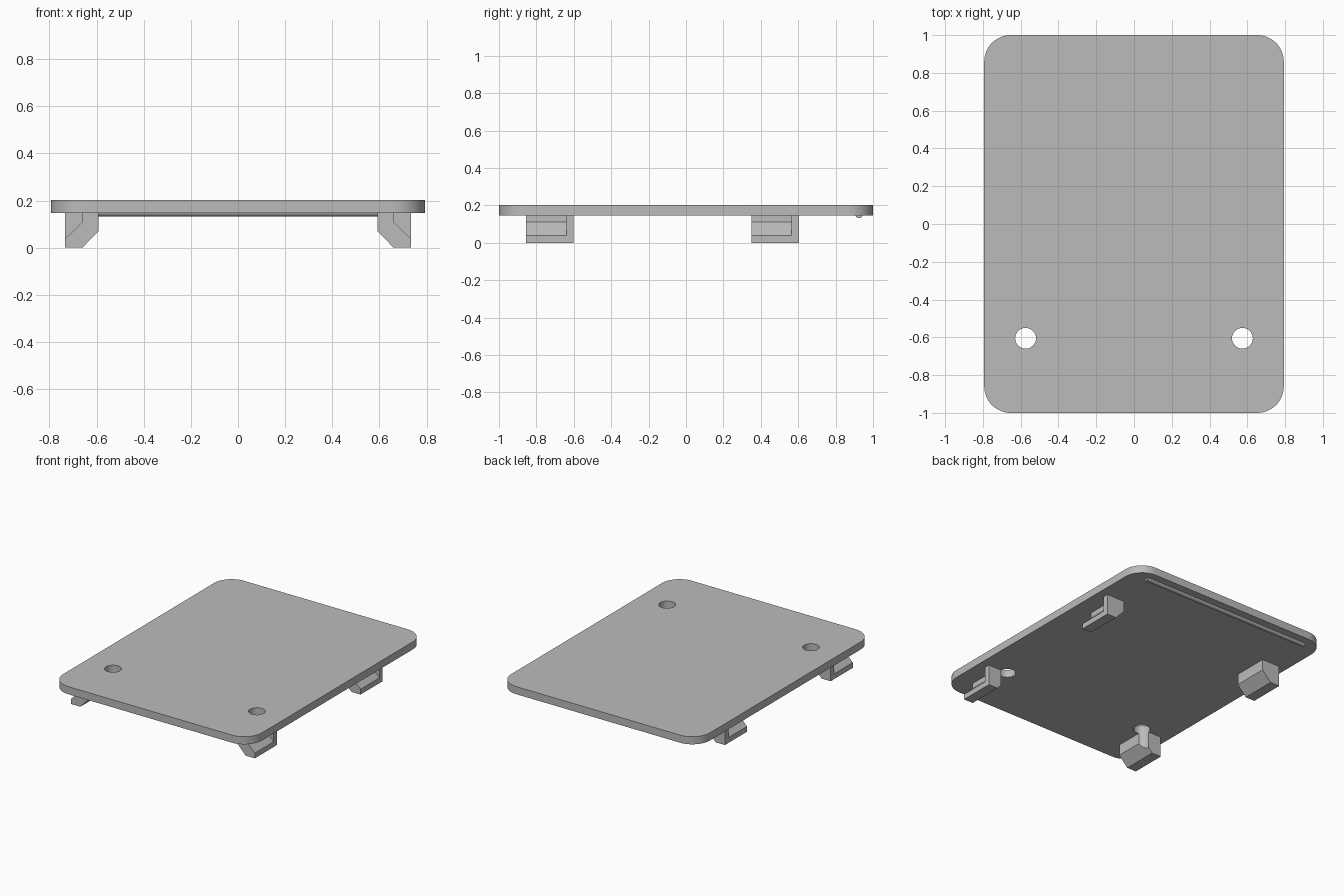
import bpy, bmesh, math
from mathutils import Matrix, Vector

if "Cube" in bpy.data.objects:
    bpy.data.objects.remove(bpy.data.objects["Cube"])

grey = bpy.data.materials.new("plain grey")
grey.use_nodes = True
COLOUR = (0.5, 0.5, 0.5, 1)
grey.diffuse_color = COLOUR
grey.node_tree.nodes["Principled BSDF"].inputs["Base Color"].default_value = COLOUR


def extrude(name, points, depth):
    """Solid from a closed outline of 3D points pushed along depth."""
    bm = bmesh.new()
    face = bm.faces.new([bm.verts.new(p) for p in points])
    new = bmesh.ops.extrude_face_region(bm, geom=[face])["geom"]
    bmesh.ops.translate(bm, vec=depth, verts=[g for g in new if isinstance(g, bmesh.types.BMVert)])
    bmesh.ops.recalc_face_normals(bm, faces=bm.faces)
    mesh = bpy.data.meshes.new(name)
    bm.to_mesh(mesh)
    bm.free()
    mesh.materials.append(grey)
    obj = bpy.data.objects.new(name, mesh)
    bpy.context.collection.objects.link(obj)
    return obj


def arc(cx, cy, r, start, end, steps):
    angles = [math.radians(start + (end - start) * i / steps) for i in range(steps + 1)]
    return [(cx + r * math.cos(a), cy + r * math.sin(a)) for a in angles]


def cut(obj, cutter):
    mod = obj.modifiers.new("cut", "BOOLEAN")
    mod.operation = "DIFFERENCE"
    mod.solver = "EXACT"
    mod.object = cutter


def smooth(obj):
    bpy.ops.object.select_all(action="DESELECT")
    obj.select_set(True)
    bpy.context.view_layer.objects.active = obj
    for mod in list(obj.modifiers):
        bpy.ops.object.modifier_apply(modifier=mod.name)
    bpy.ops.object.shade_smooth_by_angle(angle=math.radians(30))


# Rounded plate
HALF_X, HALF_Y, BASE, TOP, RADIUS = 0.793, 1.0, 0.147, 0.202, 0.14
outline = []
for i, (sx, sy) in enumerate([(1, 1), (-1, 1), (-1, -1), (1, -1)]):
    outline += arc(sx * (HALF_X - RADIUS), sy * (HALF_Y - RADIUS), RADIUS, 90 * i, 90 * i + 90, 12)
plate = extrude("plate", [(x, y, BASE) for x, y in outline], (0, 0, TOP - BASE))

# Corner clips: chamfered foot with an outer pocket closed at the back end
FOOT = [(0.733, 0), (0.66, 0), (0.592, 0.07), (0.592, BASE), (0.733, BASE)]
CHANNEL = [(0.733, 0), (0.66, 0), (0.592, 0.07), (0.592, BASE), (0.66, BASE), (0.66, 0.11), (0.733, 0.038)]
parts, cutters = [plate], []
for side, sx in (("left", 1), ("right", -1)):
    # Drilled hole, also nicking the front clip
    hole = extrude(side + "_hole_cutter", [(x, y, -0.1) for x, y in arc(sx * 0.574, -0.605, 0.055, 0, 348.75, 31)], (0, 0, 0.5))
    hole.hide_render = True
    cutters.append(hole)
    cut(plate, hole)
    for end, y in (("front", -0.855), ("back", 0.35)):
        channel = extrude(f"{end}_{side}_clip", [(sx * x, y, z) for x, z in CHANNEL], (0, 0.215, 0))
        stop = extrude(f"{end}_{side}_clip_stop", [(sx * x, y + 0.215, z) for x, z in FOOT], (0, 0.038, 0))
        if end == "front":
            cut(channel, hole)
            cut(stop, hole)
        parts += [channel, stop]

# Half-round ridge under the back edge
ridge = extrude("ridge", [(-0.67, y, z) for y, z in arc(0.925, 0.152, 0.02, 180, 360, 12)], (1.34, 0, 0))
parts.append(ridge)

for part in parts:
    smooth(part)
for cutter in cutters:
    bpy.data.objects.remove(cutter)
